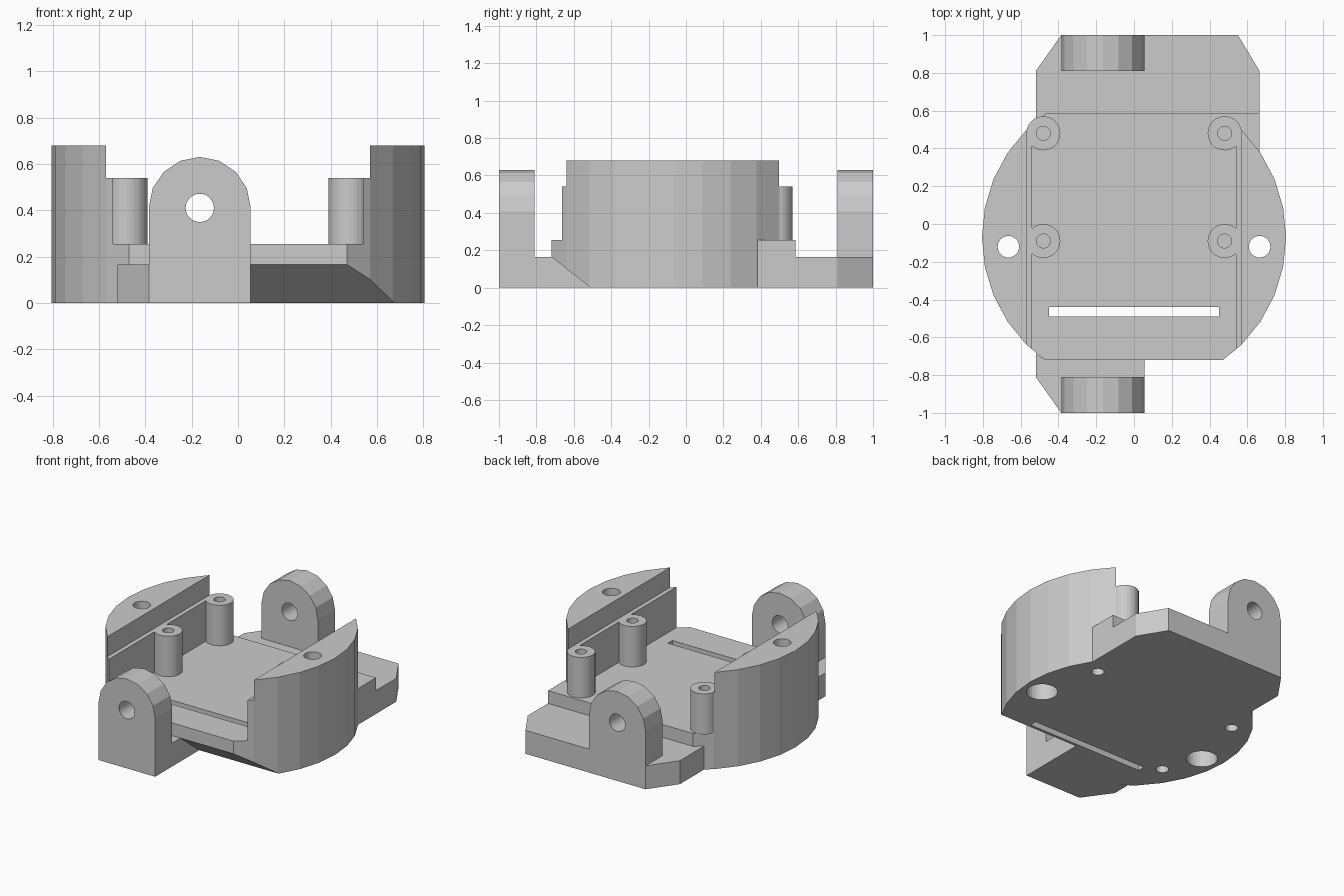
import bpy, bmesh, math
from mathutils import Vector

cube = bpy.data.objects.get("Cube")
if cube:
    bpy.data.objects.remove(cube, do_unlink=True)

grey = bpy.data.materials.new("plain_grey")
grey.use_nodes = True
grey.diffuse_color = (0.6, 0.6, 0.6, 1)
grey.node_tree.nodes["Principled BSDF"].inputs["Base Color"].default_value = (0.6, 0.6, 0.6, 1)

# Main heights and outline sizes
PLATE, FLOOR, LEDGE, TOP = 0.165, 0.255, 0.54, 0.68
RADIUS, CENTRE_Y = 0.805, -0.07


def prism(name, outline, lo, hi, axis="z"):
    """Extrude a 2D outline along an axis from lo to hi."""
    def place(a, b, t):
        return {"z": (a, b, t), "y": (a, t, b), "x": (t, a, b)}[axis]
    bm = bmesh.new()
    low = [bm.verts.new(place(a, b, lo)) for a, b in outline]
    high = [bm.verts.new(place(a, b, hi)) for a, b in outline]
    bm.faces.new(low)
    bm.faces.new(high)
    n = len(outline)
    for i in range(n):
        j = (i + 1) % n
        bm.faces.new((low[i], low[j], high[j], high[i]))
    bmesh.ops.recalc_face_normals(bm, faces=bm.faces)
    mesh = bpy.data.meshes.new(name)
    bm.to_mesh(mesh)
    bm.free()
    mesh.materials.append(grey)
    obj = bpy.data.objects.new(name, mesh)
    bpy.context.scene.collection.objects.link(obj)
    return obj


def circle(x, y, r, n=32):
    return [(x + r * math.cos(math.tau * i / n), y + r * math.sin(math.tau * i / n))
            for i in range(n)]


def box(x0, x1, y0, y1):
    return [(x0, y0), (x1, y0), (x1, y1), (x0, y1)]


def clip(outline, axis, limit, sign):
    """Keep the part of a convex outline where sign * (coordinate - limit) >= 0."""
    result = []
    for i, p in enumerate(outline):
        q = outline[(i + 1) % len(outline)]
        dp, dq = sign * (p[axis] - limit), sign * (q[axis] - limit)
        if dp >= 0:
            result.append(p)
        if dp * dq < 0:
            result.append(tuple(Vector(p).lerp(Vector(q), dp / (dp - dq))))
    return result


def cut(obj, cutters):
    """Subtract cutters and bake the result into the mesh."""
    for c in cutters:
        c.hide_render = True
        mod = obj.modifiers.new("cut", "BOOLEAN")
        mod.operation, mod.solver, mod.object = "DIFFERENCE", "EXACT", c
    bpy.context.view_layer.update()
    graph = bpy.context.evaluated_depsgraph_get()
    mesh = bpy.data.meshes.new_from_object(obj.evaluated_get(graph))
    obj.modifiers.clear()
    obj.data = mesh


def discard(cutters):
    for c in cutters:
        bpy.data.objects.remove(c, do_unlink=True)


disc = circle(0, CENTRE_Y, RADIUS)

# Bolt holes with wide pockets underneath
bolts = []
for s in (-1, 1):
    bolts.append(prism("bolt_cutter", circle(s * 0.665, -0.12, 0.057), -0.1, 0.8))
    bolts.append(prism("pocket_cutter", circle(s * 0.665, -0.12, 0.1), -0.1, 0.45))

# Floor with slot, blind screw holes and sloped front underside
floor = prism("floor", clip(clip(disc, 1, -0.72, 1), 1, 0.585, -1), 0, FLOOR)
floor_cutters = [
    prism("slot_cutter", box(-0.45, 0.45, -0.49, -0.44), -0.1, 0.4),
    prism("slope_cutter", [(-0.9, PLATE), (-0.72, PLATE), (-0.51, 0),
                           (-0.51, -0.1), (-0.9, -0.1)], 0.055, 1, "x"),
]
for x, y in ((0.557, 0.304), (-0.557, 0.304), (-0.557, -0.384)):
    floor_cutters.append(prism("screw_cutter", circle(x, y, 0.041, 20), -0.1, 0.2))
cut(floor, bolts + floor_cutters)
discard(floor_cutters)

# Square corner beside the round floor
prism("floor_corner", [(0.665, 0.585), (0.465, 0.585), (0.569, 0.499), (0.665, 0.382)], 0, FLOOR)

# Side walls, stepped on the inside
for side, s in (("left", 1), ("right", -1)):
    for part, x, lo, hi in (("lower", 0.54, FLOOR, LEDGE), ("upper", 0.57, LEDGE, TOP)):
        cut(prism(f"{side}_{part}_wall", clip(disc, 0, s * x, s), lo, hi), bolts)
discard(bolts)

# Hollow mounting posts
for s in (-1, 1):
    for y in (0.48, -0.09):
        post = prism("mounting_post", circle(s * 0.48, y, 0.09), FLOOR, LEDGE)
        bore = prism("bore_cutter", circle(s * 0.48, y, 0.037, 20), FLOOR - 0.1, LEDGE + 0.1)
        cut(post, [bore])
        discard([bore])

# Low plates at the back and front
prism("back_plate", [(-0.52, 0.54), (-0.466, 0.585), (0.665, 0.585), (0.665, 0.81),
                     (0.55, 1), (-0.385, 1), (-0.52, 0.81)], 0, PLATE)
prism("front_plate", [(-0.52, -0.81), (-0.385, -1), (0.055, -1), (0.055, -0.72),
                      (-0.47, -0.72), (-0.52, -0.685)], 0, PLATE)

# Round-topped hinge ears with a pin hole
EAR_X, EAR_Z, EAR_R = -0.165, 0.41, 0.22
arch = [(EAR_X + EAR_R * math.cos(math.pi * i / 8), EAR_Z + EAR_R * math.sin(math.pi * i / 8))
        for i in range(9)]
arch += [(EAR_X - EAR_R, PLATE), (EAR_X + EAR_R, PLATE)]
for name, lo, hi in (("front_ear", -1, -0.81), ("back_ear", 0.81, 1)):
    ear = prism(name, arch, lo, hi, "y")
    pin = prism("pin_cutter", circle(EAR_X, EAR_Z, 0.061, 24), lo - 0.1, hi + 0.1, "y")
    cut(ear, [pin])
    discard([pin])
